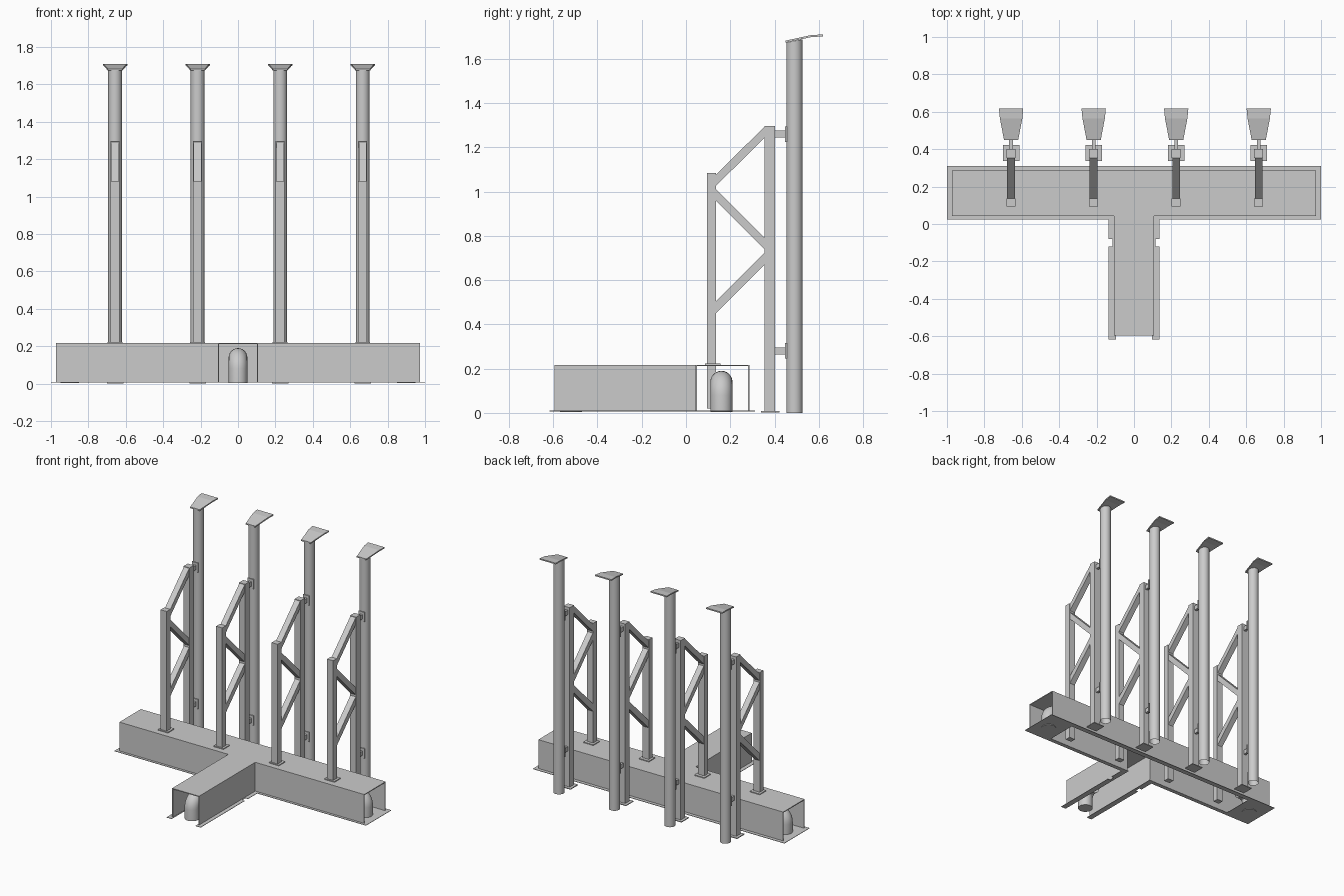
import bpy, bmesh, math
from mathutils import Vector

if "Cube" in bpy.data.objects:
    bpy.data.objects.remove(bpy.data.objects["Cube"])

mat = bpy.data.materials.new("light_grey")
mat.diffuse_color = (0.6, 0.6, 0.6, 1)
mat.use_nodes = True
mat.node_tree.nodes["Principled BSDF"].inputs["Base Color"].default_value = mat.diffuse_color


def finish(name, bm, smooth=False):
    bmesh.ops.recalc_face_normals(bm, faces=bm.faces[:])
    me = bpy.data.meshes.new(name)
    bm.to_mesh(me)
    bm.free()
    me.materials.append(mat)
    ob = bpy.data.objects.new(name, me)
    bpy.context.collection.objects.link(ob)
    if smooth:
        bpy.context.view_layer.objects.active = ob
        ob.select_set(True)
        bpy.ops.object.shade_smooth_by_angle(angle=math.radians(40))
        ob.select_set(False)
    return ob


def add_box(bm, x0, x1, y0, y1, z0, z1):
    vs = bmesh.ops.create_cube(bm, size=1)["verts"]
    for v in vs:
        v.co = Vector(((x0 + x1) / 2 + v.co.x * (x1 - x0),
                       (y0 + y1) / 2 + v.co.y * (y1 - y0),
                       (z0 + z1) / 2 + v.co.z * (z1 - z0)))


def boxes(name, *specs):
    bm = bmesh.new()
    for s in specs:
        add_box(bm, *s)
    return finish(name, bm)


def loft(bm, rings):
    for a, b in zip(rings, rings[1:]):
        n = len(a)
        for i in range(n):
            bm.faces.new((a[i], a[(i + 1) % n], b[(i + 1) % n], b[i]))


# T-shaped housing, open below and at its three ends
Y0, Y1, YA, W, T = 0.043, 0.287, -0.595, 0.107, 0.006
Z0, Z1 = 0.01, 0.217
boxes("housing_top", (-0.973, 0.973, Y0, Y1, Z1 - T, Z1), (-W, W, YA, Y0, Z1 - T, Z1))
boxes("housing_back_wall", (-0.973, 0.973, Y1 - T, Y1, Z0, Z1 - T))
for s, side in ((-1, "left"), (1, "right")):
    xs = lambda a, b: (min(s * a, s * b), max(s * a, s * b))
    boxes(side + "_front_wall", (*xs(W, 0.973), Y0, Y0 + T, Z0, Z1 - T))
    boxes(side + "_arm_wall", (*xs(W - T, W), YA, Y0 + T, Z0, Z1 - T))
    # flanges with a small notch along the arm
    boxes(side + "_arm_flange", (*xs(W - 0.012, 0.135), -0.617, -0.12, 0.007, 0.01),
          (*xs(W - 0.012, W + 0.008), -0.12, -0.08, 0.007, 0.01),
          (*xs(W - 0.012, 0.135), -0.08, 0.025, 0.007, 0.01))
    boxes(side + "_front_flange", (*xs(W - 0.012, 0.79), 0.025, Y0 + 0.012, 0.007, 0.01))
    boxes(side + "_end_plate", (*xs(0.79, 1.0), 0.025, 0.311, 0.007, 0.01))
boxes("back_flange", (-0.79, 0.79, Y1 - 0.012, 0.311, 0.007, 0.01))


# pipe elbows rising at each open end and bending inwards
def elbow(name, base, d):
    path = [(0, 0.003, 0), (0, 0.08, 0)]
    path += [(0.06 - 0.06 * math.cos(a), 0.08 + 0.06 * math.sin(a), a)
             for a in (math.pi / 2 * k / 8 for k in range(1, 9))]
    path.append((0.09, 0.14, math.pi / 2))
    d = Vector(d)
    side = Vector((-d.y, d.x, 0))
    up = Vector((0, 0, 1))
    bm = bmesh.new()
    rings = []
    for s, z, a in path:
        c = Vector(base) + d * s + up * z
        out = d * -math.cos(a) + up * math.sin(a)
        rings.append([bm.verts.new(c + 0.05 * (math.cos(t) * out + math.sin(t) * side))
                      for t in (math.tau * i / 24 for i in range(24))])
    loft(bm, rings)
    bm.faces.new(rings[0])
    finish(name, bm, True)


elbow("left_elbow", (-0.9, 0.16, 0), (1, 0, 0))
elbow("right_elbow", (0.9, 0.16, 0), (-1, 0, 0))
elbow("front_elbow", (0, -0.52, 0), (0, 1, 0))


# diagonal strut between two heights, extruded across x
def strut(name, x, ya, za, yb, zb, h):
    bm = bmesh.new()
    prof = ((ya, za), (yb, zb), (yb, zb + h), (ya, za + h))
    rings = [[bm.verts.new((x + w, y, z)) for y, z in prof] for w in (-0.021, 0.021)]
    loft(bm, rings)
    for r in rings:
        bm.faces.new(r)
    finish(name, bm)


PY = 0.49
for i in range(4):
    x = -0.657 + 0.4413 * i
    n = "_%d" % (i + 1)
    # truss posts, feet and diagonals
    boxes("front_post" + n, (x - 0.024, x + 0.024, 0.094, 0.135, 0.02, 1.083))
    boxes("rear_post" + n, (x - 0.024, x + 0.024, 0.354, 0.402, 0.003, 1.297))
    boxes("front_foot" + n, (x - 0.04, x + 0.04, 0.085, 0.157, Z1, Z1 + 0.006))
    boxes("rear_foot" + n, (x - 0.044, x + 0.044, 0.338, 0.422, 0.002, 0.008))
    strut("upper_strut" + n, x, 0.13, 1.02, 0.358, 1.247, 0.05)
    strut("middle_strut" + n, x, 0.13, 0.965, 0.358, 0.735, 0.052)
    strut("lower_strut" + n, x, 0.13, 0.445, 0.358, 0.673, 0.055)
    # clamps joining truss to column
    for z, lvl in ((0.28, "lower"), (1.26, "upper")):
        boxes(lvl + "_clamp" + n,
              (x - 0.01, x + 0.01, 0.40, 0.455, z - 0.016, z + 0.016),
              (x - 0.024, x + 0.024, 0.448, 0.456, z - 0.035, z + 0.035))
    # round open column with slanted top
    bm = bmesh.new()
    ang = [math.tau * k / 32 for k in range(32)]
    rings = [[bm.verts.new((x + 0.037 * math.cos(a), PY + 0.037 * math.sin(a),
                            top * (1.673 + 0.2 * (0.037 + 0.037 * math.sin(a)))))
              for a in ang] for top in (0, 1)]
    loft(bm, rings)
    finish("column" + n, bm, True)
    # bent flared cap plate
    bm = bmesh.new()
    rings = []
    for y, w, z in ((0.45, 0.038, 1.673), (0.565, 0.06, 1.698), (0.618, 0.065, 1.701)):
        rings.append([bm.verts.new((x + sx * w, y, z + dz))
                      for sx, dz in ((-1, 0), (1, 0), (1, 0.009), (-1, 0.009))])
    loft(bm, rings)
    bm.faces.new(rings[0])
    bm.faces.new(rings[-1])
    finish("column_cap" + n, bm)
